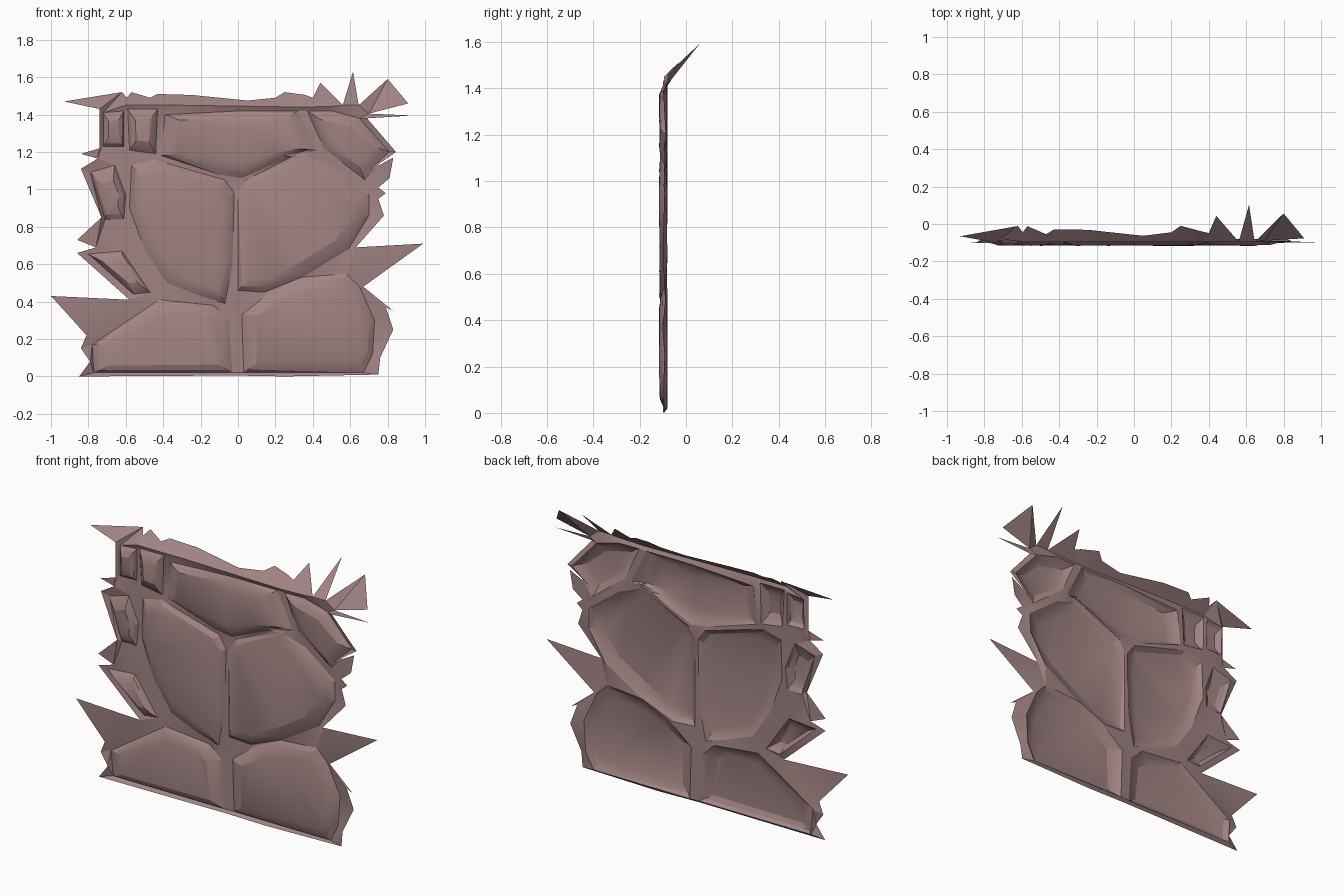
import bpy, random
from mathutils import Vector
from mathutils.geometry import delaunay_2d_cdt

random.seed(4)
BASE, GROOVE = -0.095, -0.083

# Torn outline of the sheet in x, z: left side, top edge, right side, bottom
left = [(-.85, 0), (-.79, .08), (-.84, .15), (-.81, .22), (-1, .43), (-.58, .41), (-.86, .66),
        (-.76, .69), (-.86, .73), (-.73, .85), (-.84, 1.11), (-.75, 1.165), (-.84, 1.19),
        (-.74, 1.22), (-.74, 1.43), (-.93, 1.47)]
top = [(-.62, 1.52), (-.595, 1.49), (-.57, 1.52), (-.47, 1.49), (-.43, 1.51), (-.25, 1.505),
       (.05, 1.475), (.2, 1.49), (.25, 1.52), (.36, 1.505), (.4, 1.49), (.44, 1.57),
       (.56, 1.45), (.615, 1.63), (.645, 1.45), (.8, 1.59), (.91, 1.46)]
right = [(.7, 1.405), (.93, 1.395), (.69, 1.38), (.845, 1.2), (.7, 1.1), (.83, 1.17), (.81, 1.06),
         (.75, 1.01), (.79, .98), (.75, .95), (.78, .86), (.63, .69), (.99, .71), (.67, .48),
         (.83, .35), (.79, .37), (.83, .25), (.76, .1), (.75, .01), (.25, 0), (-.02, .005)]
fold = [(-.6, 1.45), (-.3, 1.45), (.02, 1.445), (.35, 1.44), (.52, 1.445)]

# Outer edges of the raised stones
stones_low = [
    [(-.78, .17), (-.42, .41), (-.13, .38), (-.05, .31), (-.03, .02), (-.77, .02)],
    [(.02, .33), (.17, .45), (.34, .53), (.58, .55), (.65, .48), (.73, .3), (.72, .12),
     (.67, .02), (.03, .02)],
    [(-.8, .655), (-.62, .67), (-.47, .45), (-.56, .44)],
]
stones_mid = [
    [(-.57, 1.13), (-.45, 1.16), (-.07, 1.05), (-.02, .98), (-.03, .6), (-.07, .39),
     (-.2, .43), (-.38, .5), (-.5, .68), (-.58, .9)],
    [(0, .98), (.04, 1.05), (.36, 1.21), (.5, 1.13), (.7, .98), (.7, .86), (.59, .68),
     (.36, .54), (.14, .45), (0, .46)],
    [(-.79, 1.09), (-.66, 1.13), (-.6, .97), (-.61, .84), (-.71, .84)],
]
stones_top = [
    [(-.39, 1.4), (.02, 1.42), (.32, 1.42), (.42, 1.21), (.27, 1.17), (.02, 1.06), (-.1, 1.08),
     (-.41, 1.18)],
    [(-.59, 1.43), (-.43, 1.43), (-.44, 1.19), (-.58, 1.21)],
    [(-.72, 1.41), (-.61, 1.42), (-.61, 1.23), (-.72, 1.23)],
    [(.46, 1.22), (.37, 1.42), (.5, 1.42), (.65, 1.38), (.81, 1.2), (.68, 1.05)],
]

pts, ys, edges = [], [], []


def loop(ring, y, closed=True, jitter=0.0):
    """Add a constrained line of points at depth y."""
    s, n = len(pts), len(ring)
    for p in ring:
        pts.append(Vector(p))
        ys.append(y + random.uniform(-jitter, jitter))
    edges.extend((s + i, s + (i + 1) % n) for i in range(n if closed else n - 1))


def shrink(ring, d):
    """Pull a ring in by distance d, limited on narrow stones."""
    c = sum((Vector(p) for p in ring), Vector((0, 0))) / len(ring)
    out = []
    for p in ring:
        v = Vector(p) - c
        out.append(c + v * max(1 - d / v.length, 1 - d * 6))
    return out


loop(left + top + right, BASE, jitter=0.008)
loop(fold, BASE, closed=False)
for ring in stones_low + stones_mid + stones_top:
    loop(ring, GROOVE, jitter=0.004)
    loop(shrink(ring, .03), -0.1, jitter=0.003)
    loop(shrink(ring, .085), -0.114, jitter=0.003)

v2, _, faces, origin, _, _ = delaunay_2d_cdt(pts, edges, [], 1, 1e-5)

# Lift into 3D and lean the top rim backwards
verts = []
for p, o in zip(v2, origin):
    y = ys[o[0]] if o else BASE
    verts.append((p.x, y + max(0, p.y - 1.45) * 1.13, p.y))


def front_facing(f):
    a, b, c = (Vector(verts[i]) for i in f[:3])
    return f if (b - a).cross(c - a).y < 0 else f[::-1]


mesh = bpy.data.meshes.new("stone_wall")
mesh.from_pydata(verts, [], [front_facing(list(f)) for f in faces])
wall = bpy.data.objects.new("stone_wall", mesh)
bpy.context.collection.objects.link(wall)

# Dusty rose stone
mat = bpy.data.materials.new("rose_stone")
mat.diffuse_color = (0.36, 0.23, 0.23, 1)
mesh.materials.append(mat)

bpy.context.view_layer.objects.active = wall
wall.select_set(True)
bpy.ops.object.shade_smooth_by_angle(angle=0.3)
